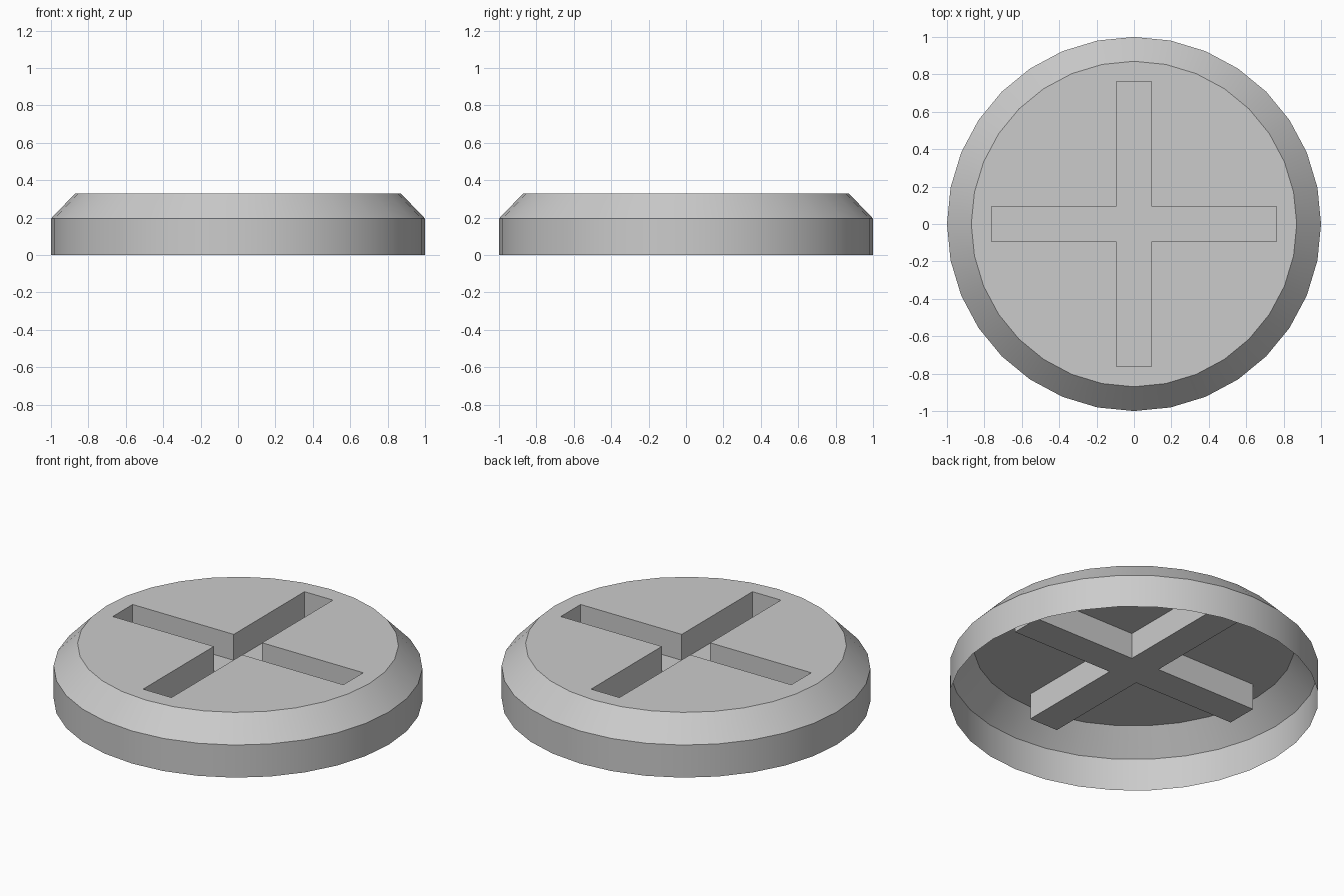
import bpy
import bmesh
from math import cos, sin, tau
from mathutils import Matrix, Vector

cube = bpy.data.objects.get("Cube")
if cube:
    bpy.data.objects.remove(cube, do_unlink=True)

SIDES = 32
QUARTER = SIDES // 4
TOP, SHOULDER, FLOOR = 0.33, 0.195, 0.175
RIM, CROWN = 1.0, 0.87
ARM, HALF = 0.763, 0.094  # slot arm length and half width

grey = bpy.data.materials.new("plain grey")
grey.use_nodes = True
colour = (0.6, 0.6, 0.6, 1)
grey.diffuse_color = colour
grey.node_tree.nodes["Principled BSDF"].inputs["Base Color"].default_value = colour

bm = bmesh.new()


def ring(radius, z):
    angles = [tau * i / SIDES for i in range(SIDES)]
    return [bm.verts.new((radius * cos(t), radius * sin(t), z)) for t in angles]


def cross(z):
    corners = [Vector(c) for c in ((ARM, HALF, z), (HALF, HALF, z), (HALF, ARM, z))]
    return [bm.verts.new(Matrix.Rotation(tau * k / 4, 3, "Z") @ c)
            for k in range(4) for c in corners]


def bridge(low, high):
    n = len(low)
    for i in range(n):
        j = (i + 1) % n
        bm.faces.new((low[i], low[j], high[j], high[i]))


# Side wall and sloped shoulder, open underneath
base, shoulder, crown = ring(RIM, 0), ring(RIM, SHOULDER), ring(CROWN, TOP)
bridge(base, shoulder)
bridge(shoulder, crown)

# Flat top around the cross slot, one quadrant at a time
slot_top, slot_floor = cross(TOP), cross(FLOOR)
for k in range(4):
    arc = [crown[(k * QUARTER + i) % SIDES] for i in range(QUARTER + 1)]
    side, inner, end = slot_top[3 * k:3 * k + 3]
    bm.faces.new(arc + [end, inner, side])
    bm.faces.new((arc[-1], slot_top[(3 * k + 3) % len(slot_top)], end))

# Slot walls and floor
bridge(slot_top, slot_floor)
bm.faces.new(slot_floor)

mesh = bpy.data.meshes.new("slotted_cap")
bm.to_mesh(mesh)
bm.free()
mesh.materials.append(grey)
cap = bpy.data.objects.new("slotted_cap", mesh)
bpy.context.collection.objects.link(cap)

# Round sides smooth, rims and slot crisp
bpy.ops.object.select_all(action="DESELECT")
cap.select_set(True)
bpy.context.view_layer.objects.active = cap
bpy.ops.object.shade_smooth_by_angle()
